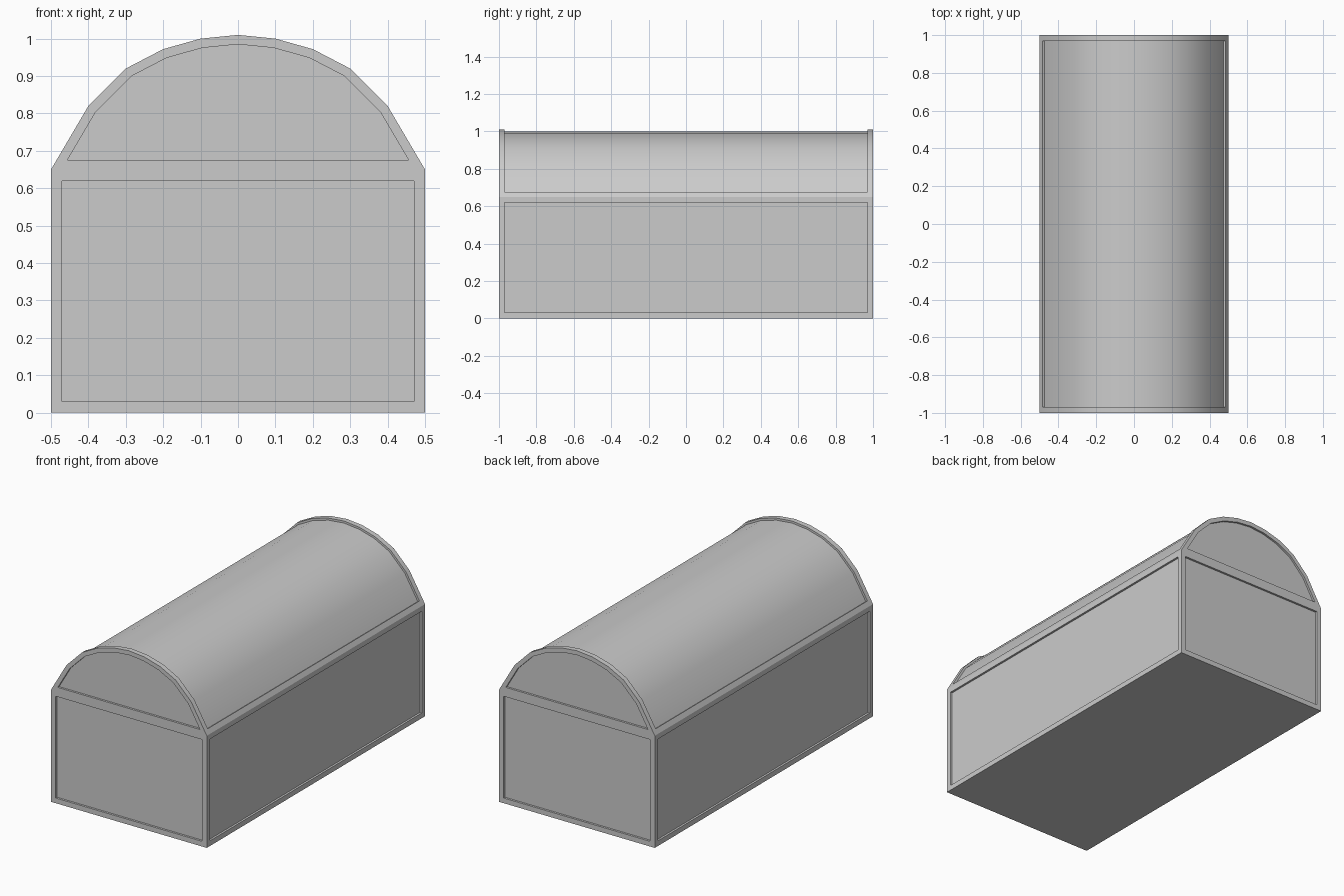
import bpy, bmesh

if "Cube" in bpy.data.objects:
    bpy.data.objects.remove(bpy.data.objects["Cube"])

HALF_LEN = 1.0
SEAM = 0.65
RECESS = 0.012


def prism(profile):
    """Extrude an x/z profile along the full length of the chest."""
    bm = bmesh.new()
    face = bm.faces.new([bm.verts.new((x, -HALF_LEN, z)) for x, z in profile])
    ext = bmesh.ops.extrude_face_region(bm, geom=[face], use_keep_orig=True)
    new_verts = [g for g in ext["geom"] if isinstance(g, bmesh.types.BMVert)]
    bmesh.ops.translate(bm, verts=new_verts, vec=(0, 2 * HALF_LEN, 0))
    bmesh.ops.recalc_face_normals(bm, faces=bm.faces[:])
    bm.normal_update()
    return bm


def sink_panel(bm, faces, border):
    """Inset a border round the faces, then push them straight inward."""
    for thickness, depth in ((border, 0.0), (0.0, -RECESS)):
        bmesh.ops.inset_region(bm, faces=faces, use_boundary=True,
                               use_even_offset=True,
                               thickness=thickness, depth=depth)
        bm.normal_update()


def finish(bm, name):
    mesh = bpy.data.meshes.new(name)
    bm.to_mesh(mesh)
    bm.free()
    obj = bpy.data.objects.new(name, mesh)
    bpy.context.collection.objects.link(obj)
    bpy.ops.object.select_all(action='DESELECT')
    obj.select_set(True)
    bpy.context.view_layer.objects.active = obj
    bpy.ops.object.shade_smooth_by_angle(angle=0.6)
    return obj


# Chest body: open-topped box with a sunken panel on each side
bm = prism([(-0.5, 0), (0.5, 0), (0.5, SEAM), (-0.5, SEAM)])
top = [f for f in bm.faces if f.normal.z > 0.9]
bmesh.ops.delete(bm, geom=top, context='FACES_ONLY')
for side in [f for f in bm.faces if abs(f.normal.z) < 0.1]:
    sink_panel(bm, [side], 0.03)
finish(bm, "chest_body")

# Arched lid: faceted half profile, mirrored, with sunken ends and roof
half = [(0.5, SEAM), (0.4, 0.82), (0.3, 0.92), (0.2, 0.972), (0.1, 1.0)]
bm = prism(half + [(0, 1.01)] + [(-x, z) for x, z in reversed(half)])
bottom = [f for f in bm.faces if f.normal.z < -0.9]
bmesh.ops.delete(bm, geom=bottom, context='FACES_ONLY')
ends = [f for f in bm.faces if abs(f.normal.y) > 0.9]
roof = [f for f in bm.faces if abs(f.normal.y) < 0.1]
for end in ends:
    sink_panel(bm, [end], 0.025)
sink_panel(bm, roof, 0.03)
finish(bm, "arched_lid")
